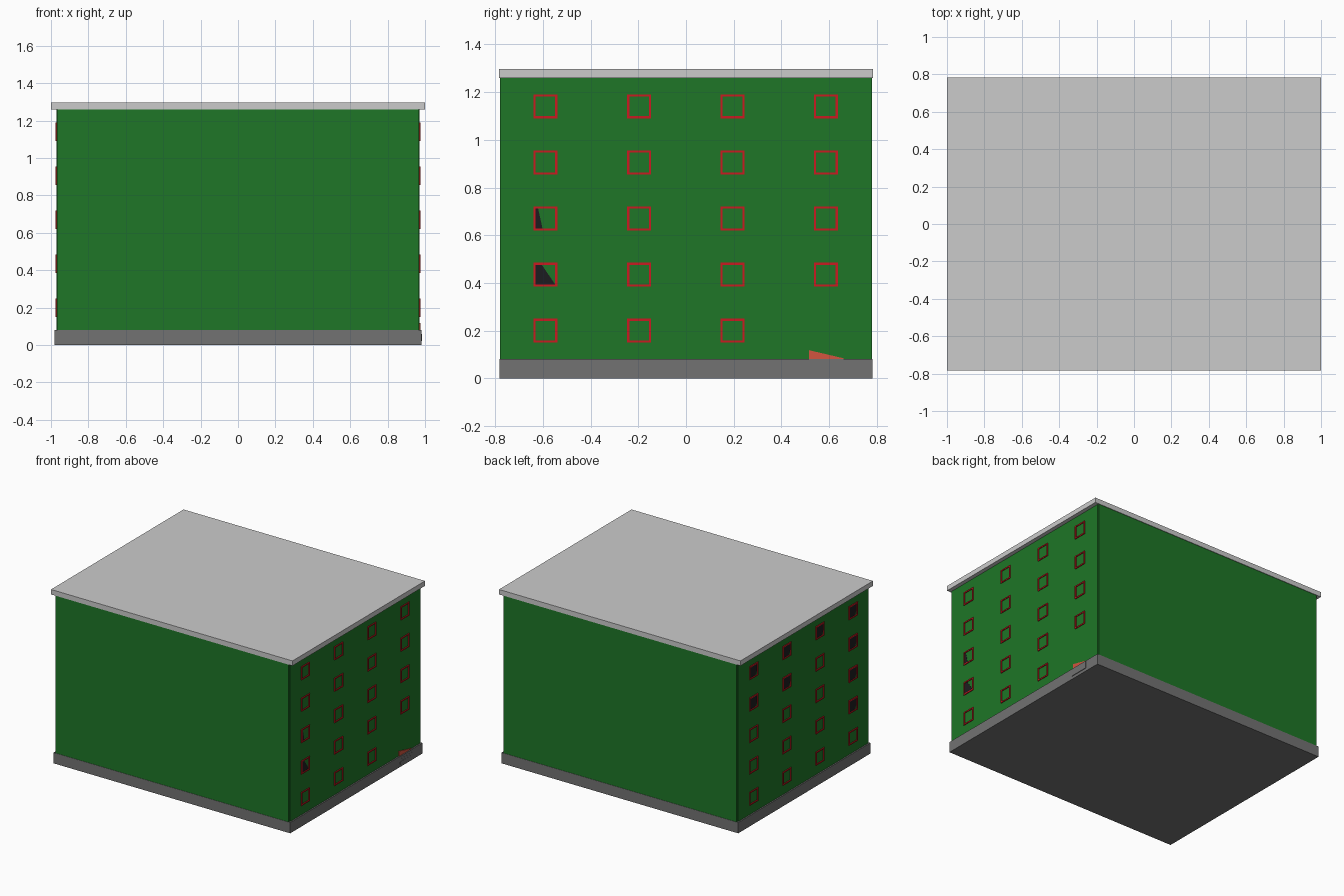
import bpy, bmesh

if "Cube" in bpy.data.objects:
    bpy.data.objects.remove(bpy.data.objects["Cube"])

def mat(name, rgb):
    m = bpy.data.materials.new(name)
    m.diffuse_color = (*rgb, 1)
    m.use_nodes = True
    m.node_tree.nodes["Principled BSDF"].inputs["Base Color"].default_value = m.diffuse_color
    return m

GREEN = mat("wall_green", (0.013, 0.18, 0.02))
GREY = mat("plinth_grey", (0.17, 0.17, 0.17))
RED = mat("frame_red", (0.6, 0.01, 0.015))
DARK = mat("glass_dark", (0.012, 0.012, 0.014))
ORANGE = mat("door_orange", (0.65, 0.09, 0.05))

def finish(bm, name, material):
    bmesh.ops.recalc_face_normals(bm, faces=bm.faces)
    me = bpy.data.meshes.new(name)
    bm.to_mesh(me)
    bm.free()
    ob = bpy.data.objects.new(name, me)
    bpy.context.collection.objects.link(ob)
    if material:
        me.materials.append(material)

def add_box(bm, x0, x1, y0, y1, z0, z1):
    vs = bmesh.ops.create_cube(bm, size=1)["verts"]
    for v in vs:
        v.co = (x1 if v.co.x > 0 else x0, y1 if v.co.y > 0 else y0, z1 if v.co.z > 0 else z0)

def box(name, material, *b):
    bm = bmesh.new()
    add_box(bm, *b)
    finish(bm, name, material)

def add_prism(bm, pts, x0, x1):
    # (y, z) outline extruded along x
    a = [bm.verts.new((x0, y, z)) for y, z in pts]
    b = [bm.verts.new((x1, y, z)) for y, z in pts]
    bm.faces.new(a)
    bm.faces.new(b[::-1])
    for i in range(len(pts)):
        j = (i + 1) % len(pts)
        bm.faces.new((a[i], b[i], b[j], a[j]))

# Main masses
box("plinth", GREY, -0.98, 0.98, -0.782, 0.782, 0, 0.08)
box("walls", GREEN, -0.965, 0.965, -0.78, 0.78, 0.08, 1.26)
box("roof", None, -1, 1, -0.784, 0.784, 1.26, 1.297)

COLS = [-0.59, -0.197, 0.195, 0.587]
ROWS = [0.2, 0.435, 0.67, 0.905, 1.14]
H, T = 0.05, 0.009   # half size and bar width of a window frame

for side, s in (("right", 1), ("left", -1)):
    # Slightly raised side panel
    box(side + "_wall_panel", GREEN, s * 0.96, s * 0.97, -0.77, 0.77, 0.08, 1.26)
    # Window frames; the lowest back bay on the right holds the door
    bm = bmesh.new()
    for y in COLS:
        for z in ROWS:
            if s > 0 and y == COLS[3] and z == ROWS[0]:
                continue
            for e in (-1, 1):
                a, b = sorted((e * H, e * (H - T)))
                add_box(bm, s * 0.965, s * 0.976, y - H, y + H, z + a, z + b)
                add_box(bm, s * 0.965, s * 0.976, y + a, y + b, z - H + T, z + H - T)
    finish(bm, side + "_window_frames", RED)

# Dark glass where it shows in front of the wall
q = H - T
bm = bmesh.new()
y = COLS[0]
add_prism(bm, [(y - q, 0.435 - q), (y + q, 0.435 - q), (y - 0.015, 0.435 + q), (y - q, 0.435 + q)], 0.968, 0.9715)
add_prism(bm, [(y - q, 0.67 - q), (y - 0.012, 0.67 - q), (y - 0.03, 0.67 + q), (y - q, 0.67 + q)], 0.968, 0.9715)
for c, r in ((3, 4), (3, 3), (2, 4), (2, 3), (1, 4), (0, 4), (0, 3), (0, 2), (0, 1)):
    y, z = COLS[c], ROWS[r]
    add_prism(bm, [(y - 0.02, z - q), (y + q, z - q), (y + q, z + q), (y - q, z + q), (y - q, z - 0.01)], -0.968, -0.9715)
finish(bm, "window_glass", DARK)

# Low door wedge and stacked steps
bm = bmesh.new()
add_prism(bm, [(0.515, 0.08), (0.66, 0.08), (0.66, 0.084), (0.515, 0.118)], 0.96, 0.975)
finish(bm, "door", ORANGE)
bm = bmesh.new()
for i in range(3):
    z = 0.022 + i * 0.019
    add_box(bm, 0.97, 0.984 - i * 0.001, 0.515, 0.66, z, z + 0.019)
finish(bm, "door_steps", GREY)
